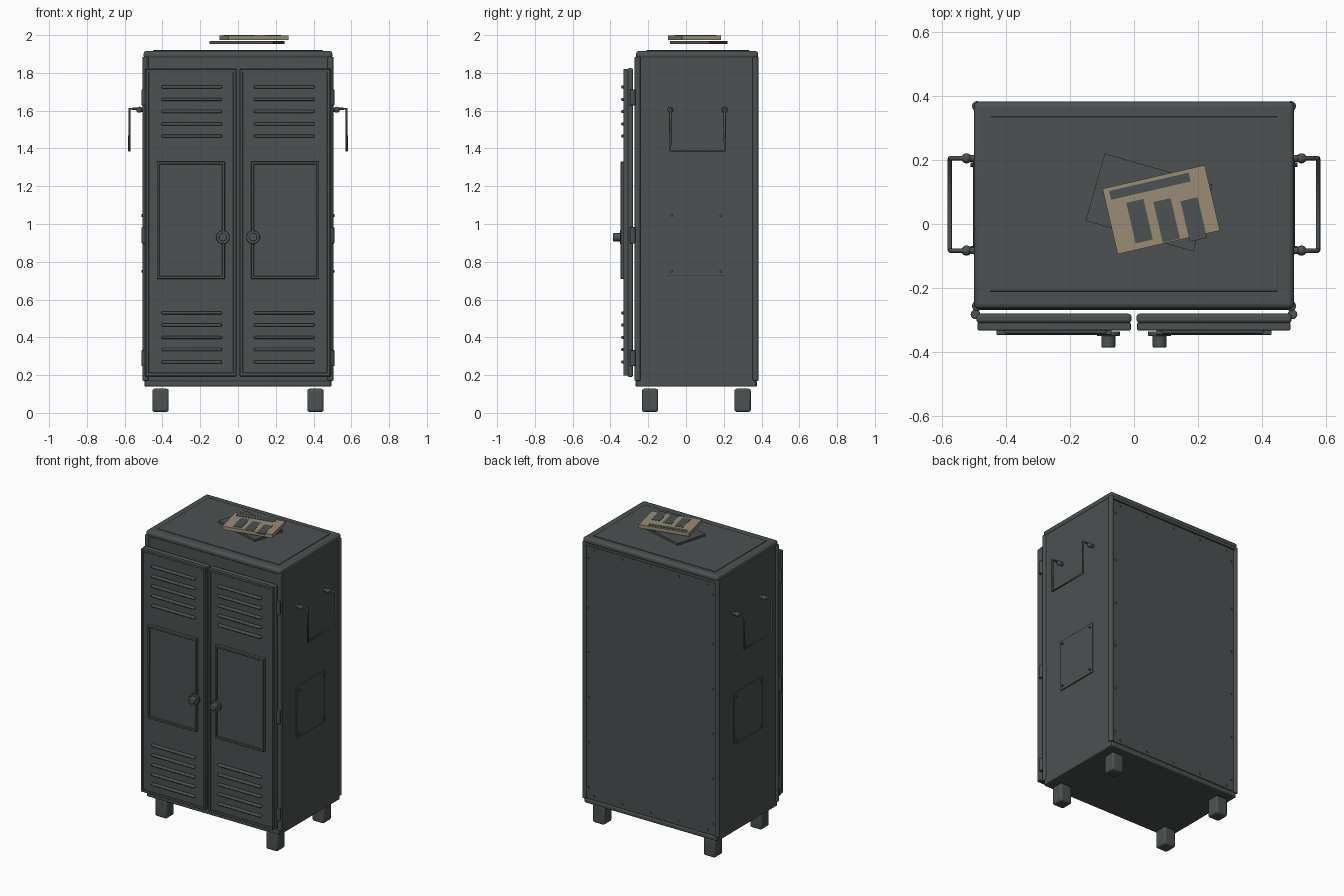
import bpy, math
from mathutils import Vector, Matrix

old = bpy.data.objects.get("Cube")
if old:
    bpy.data.objects.remove(old, do_unlink=True)


def material(name, rgb):
    m = bpy.data.materials.new(name)
    m.use_nodes = True
    m.diffuse_color = (*rgb, 1)
    bsdf = m.node_tree.nodes["Principled BSDF"]
    bsdf.inputs["Base Color"].default_value = (*rgb, 1)
    bsdf.inputs["Roughness"].default_value = 0.7
    return m


STEEL = material("dark steel", (0.072, 0.082, 0.082))
TAN = material("tan card", (0.32, 0.265, 0.18))


def finish(ob, name, mat, bevel=0, segments=3):
    ob.name = name
    ob.data.materials.append(mat)
    if bevel:
        b = ob.modifiers.new("Bevel", 'BEVEL')
        b.width, b.segments = bevel, segments
        b.limit_method = 'ANGLE'
    bpy.ops.object.shade_smooth_by_angle(angle=math.radians(35))
    return ob


def box(name, x, y, z, bevel=0, mat=STEEL, turn=0):
    """Box from (min, max) pairs, optionally turned about its own z axis."""
    lo, hi = (Vector(c) for c in zip(x, y, z))
    bpy.ops.mesh.primitive_cube_add(size=1, location=(lo + hi) / 2, rotation=(0, 0, turn))
    ob = bpy.context.object
    ob.data.transform(Matrix.Diagonal((*(Vector(map(abs, hi - lo))), 1)))
    return finish(ob, name, mat, bevel)


def rod(name, start, end, radius, bevel=0, sides=16):
    a, b = Vector(start), Vector(end)
    bpy.ops.mesh.primitive_cylinder_add(vertices=sides, radius=radius, depth=(b - a).length,
                                        location=(a + b) / 2)
    ob = bpy.context.object
    ob.data.transform((b - a).to_track_quat('Z', 'Y').to_matrix().to_4x4())
    return finish(ob, name, STEEL, bevel)


def frame(name, x, z, y, width, bevel=0.003):
    """Four bars around a rectangle on the front."""
    (x0, x1), (z0, z1) = sorted(x), z
    for part, bx, bz in (("left", (x0, x0 + width), z), ("right", (x1 - width, x1), z),
                         ("bottom", x, (z0, z0 + width)), ("top", x, (z1 - width, z1))):
        box(f"{name}_{part}", bx, y, bz, bevel)


def pipe(name, points, radius):
    cu = bpy.data.curves.new(name, 'CURVE')
    cu.dimensions = '3D'
    cu.bevel_depth, cu.bevel_resolution = radius, 2
    cu.use_fill_caps = True
    sp = cu.splines.new('POLY')
    sp.points.add(len(points) - 1)
    for p, co in zip(sp.points, points):
        p.co = (*co, 1)
    cu.materials.append(STEEL)
    ob = bpy.data.objects.new(name, cu)
    bpy.context.collection.objects.link(ob)


# Cabinet shell, cap and raised top panel
box("cabinet_body", (-0.495, 0.495), (-0.26, 0.37), (0.14, 1.89), 0.006)
box("top_cap", (-0.5, 0.5), (-0.265, 0.382), (1.875, 1.916), 0.016)
box("top_panel", (-0.45, 0.45), (-0.21, 0.335), (1.91, 1.92), 0.002)
box("base_lip", (-0.49, 0.49), (-0.268, 0.377), (0.14, 0.17), 0.008)
box("back_panel", (-0.478, 0.478), (0.36, 0.374), (0.175, 1.865), 0.002)
box("back_top_rail", (-0.49, 0.49), (0.36, 0.382), (1.865, 1.885), 0.004)

# Rivets around the back panel
rivets = [(x, z) for x in (-0.46, 0.46) for z in (0.25, 0.55, 0.85, 1.15, 1.45, 1.78)]
rivets += [(x, z) for z in (0.2, 1.84) for x in (-0.42, -0.21, 0, 0.21, 0.42)]
for x, z in rivets:
    rod("back_rivet", (x, 0.37, z), (x, 0.379, z), 0.007, sides=10)

for s, side in ((1, "left"), (-1, "right")):
    # Corner posts and feet
    for y, end in ((-0.256, "front"), (0.368, "back")):
        rod(f"{end}_{side}_post", (s * 0.49, y, 0.17), (s * 0.49, y, 1.885), 0.016, 0.005)
    for y, end in ((-0.19, "front"), (0.3, "back")):
        box(f"{end}_{side}_foot", (s * 0.41 - 0.043, s * 0.41 + 0.043),
            (y - 0.043, y + 0.043), (0.005, 0.128), 0.012)

    # Door slab, rim and centre plate
    box(f"{side}_door", (s * 0.008, s * 0.492), (-0.309, -0.28), (0.19, 1.825), 0.01)
    box(f"{side}_door_face", (s * 0.014, s * 0.487), (-0.325, -0.305), (0.2, 1.818), 0.003)
    frame(f"{side}_door_rim", (s * 0.01, s * 0.488), (0.197, 1.82), (-0.332, -0.308), 0.016)
    box(f"{side}_door_plate", (s * 0.07, s * 0.43), (-0.338, -0.322), (0.71, 1.33), 0.002)
    frame(f"{side}_plate_rim", (s * 0.07, s * 0.43), (0.71, 1.33), (-0.346, -0.33), 0.014)

    # Louvre slats
    for base in (0.27, 1.465):
        for i in range(5):
            z = base + i * 0.065
            box(f"{side}_louvre", (s * 0.085, s * 0.405), (-0.343, -0.32),
                (z - 0.008, z + 0.008), 0.006)

    # Knob with backing disc
    rod(f"{side}_knob_disc", (s * 0.08, -0.335, 0.93), (s * 0.08, -0.35, 0.93), 0.036, 0.003, 24)
    rod(f"{side}_knob", (s * 0.08, -0.34, 0.93), (s * 0.08, -0.386, 0.93), 0.022, 0.005, 20)

    # Hinges
    for z in (0.29, 0.94, 1.67):
        rod(f"{side}_hinge", (s * 0.495, -0.282, z - 0.043), (s * 0.495, -0.282, z + 0.043),
            0.015, 0.004)

    # Hanging side handle on two round mounts
    pipe(f"{side}_handle", [(s * x, y, z) for x, y, z in (
        (0.49, 0.205, 1.61), (0.575, 0.205, 1.61), (0.575, 0.205, 1.388),
        (0.575, -0.083, 1.388), (0.575, -0.083, 1.61), (0.49, -0.083, 1.61))], 0.007)
    for y in (0.205, -0.083):
        bpy.ops.mesh.primitive_uv_sphere_add(segments=16, ring_count=8, radius=0.016,
                                             location=(s * 0.523, y, 1.605))
        finish(bpy.context.object, f"{side}_handle_mount", STEEL)
        rod(f"{side}_handle_base", (s * 0.49, y, 1.605), (s * 0.523, y, 1.605), 0.011)

    # Side access plate with screws
    box(f"{side}_side_plate", (s * 0.49, s * 0.502), (-0.095, 0.205), (0.725, 1.07), 0.002)
    for y in (-0.075, 0.185):
        for z in (0.75, 1.045):
            rod(f"{side}_plate_screw", (s * 0.498, y, z), (s * 0.51, y, z), 0.007, sides=10)

# Dark folder and tan card above the cabinet
box("folder", (-0.128, 0.222), (-0.042, 0.176), (1.952, 1.968), 0, STEEL, math.radians(-16))
cx, cy, turn = 0.085, 0.045, math.radians(13)
box("card", (cx - 0.164, cx + 0.164), (cy - 0.105, cy + 0.105), (1.975, 1.998), 0, TAN, turn)


def card_mark(name, u, v, w, h):
    p = Matrix.Rotation(turn, 2) @ Vector((u, v)) + Vector((cx, cy))
    box(name, (p.x - w / 2, p.x + w / 2), (p.y - h / 2, p.y + h / 2), (1.995, 2.0), 0, STEEL, turn)


card_mark("card_heading", -0.018, 0.079, 0.255, 0.028)
for i in range(3):
    card_mark("card_column", -0.074 + i * 0.083, -0.02 - i * 0.0165, 0.055, 0.13)
